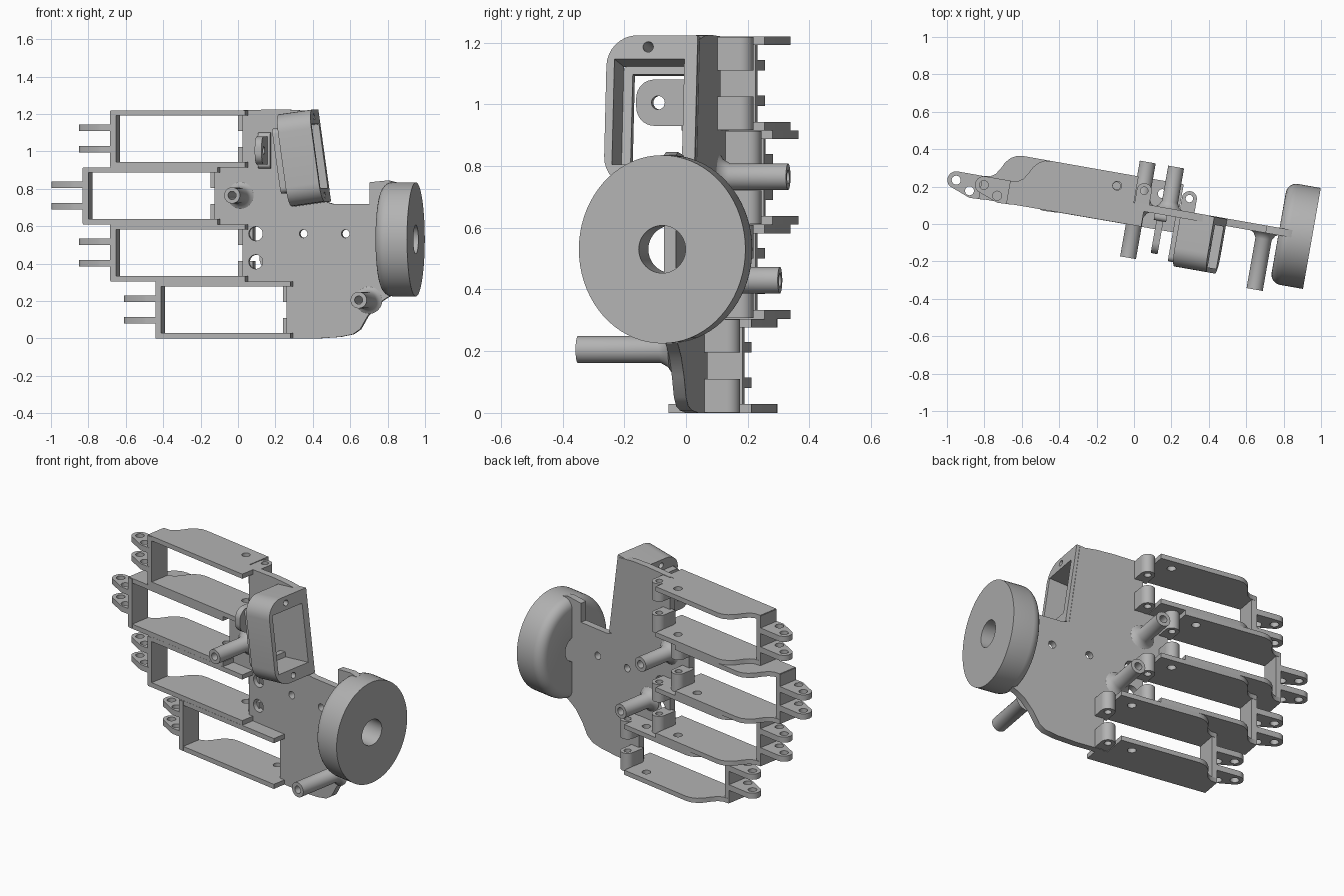
import bpy, bmesh, math
from mathutils import Matrix, Vector

cube = bpy.data.objects.get("Cube")
if cube:
    bpy.data.objects.remove(cube, do_unlink=True)

GREY = (0.45, 0.45, 0.45, 1)
mat = bpy.data.materials.new("plain_grey")
mat.use_nodes = True
mat.diffuse_color = GREY
mat.node_tree.nodes["Principled BSDF"].inputs["Base Color"].default_value = GREY

# The whole hand is turned about z; parts are laid out along u (length) and v (depth)
TURN = Matrix.Rotation(math.radians(-10), 4, 'Z')
PLACE = {'z': lambda a, b, w: (a, b, w),
         'v': lambda a, b, w: (a, w, b),
         'u': lambda a, b, w: (w, a, b)}


def finish(name, bm, tilt=None):
    bmesh.ops.recalc_face_normals(bm, faces=bm.faces[:])
    if tilt:
        bm.transform(tilt)
    bm.transform(TURN)
    me = bpy.data.meshes.new(name)
    bm.to_mesh(me)
    bm.free()
    me.materials.append(mat)
    ob = bpy.data.objects.new(name, me)
    bpy.context.collection.objects.link(ob)
    bpy.ops.object.select_all(action='DESELECT')
    ob.select_set(True)
    bpy.context.view_layer.objects.active = ob
    bpy.ops.object.shade_smooth_by_angle(angle=math.radians(35))
    return ob


def arc(a, b, r, start, end, n=8):
    """Points of an arc, angles in degrees."""
    out = []
    for i in range(n + 1):
        t = math.radians(start + (end - start) * i / n)
        out.append((a + r * math.cos(t), b + r * math.sin(t)))
    return out


def circle(a, b, r, n=24):
    return arc(a, b, r, 0, 360, n)[:-1]


def rounded_rect(a0, b0, a1, b1, r):
    return (arc(a1 - r, b1 - r, r, 0, 90) + arc(a0 + r, b1 - r, r, 90, 180)
            + arc(a0 + r, b0 + r, r, 180, 270) + arc(a1 - r, b0 + r, r, 270, 360))


def prism(name, axis, outline, lo, hi, holes=(), tilt=None):
    """Extrude an outline with holes along an axis."""
    bm = bmesh.new()
    caps = ([], [])
    for loop in [outline, *holes]:
        rings = [[bm.verts.new((a, b, w)) for a, b in loop] for w in (lo, hi)]
        for i in range(len(loop)):
            j = (i + 1) % len(loop)
            bm.faces.new((rings[0][i], rings[0][j], rings[1][j], rings[1][i]))
            for cap, ring in zip(caps, rings):
                cap.append(bm.edges.get((ring[i], ring[j])))
    for cap in caps:
        bmesh.ops.triangle_fill(bm, edges=cap, use_beauty=True, normal=(0, 0, 1))
    for v in bm.verts:
        v.co = Vector(PLACE[axis](*v.co))
    return finish(name, bm, tilt)


def lathe(name, axis, a, b, rings, n=48):
    """Join rings of (position, radius a, radius b) into a closed tube."""
    bm = bmesh.new()
    made = []
    for w, ra, rb in rings:
        made.append([bm.verts.new(PLACE[axis](a + ra * math.cos(math.tau * i / n),
                                              b + rb * math.sin(math.tau * i / n), w))
                     for i in range(n)])
    for k, ring in enumerate(made):
        nxt = made[(k + 1) % len(made)]
        for i in range(n):
            j = (i + 1) % n
            bm.faces.new((ring[i], ring[j], nxt[j], nxt[i]))
    return finish(name, bm)


# Palm plate with stepped finger side and a curved heel
palm = [(0.01, 1.22), (0.19, 1.225), (0.3, 1.222), (0.4, 1.21), (0.465, 0.73), (0.5, 0.72),
        (0.7, 0.72), (0.7, 0.835), (0.8, 0.845), (0.84, 0.835), (0.84, 0.24),
        (0.79, 0.215), (0.74, 0.18), (0.69, 0.12), (0.65, 0.05), (0.61, 0.022), (0.54, 0.008),
        (0.42, 0), (0.25, 0), (0.25, 0.305), (0.01, 0.305), (0.01, 0.61),
        (-0.14, 0.61), (-0.14, 0.915), (0.01, 0.915)]
prism("palm_plate", 'v', palm, 0.075, 0.115,
      [circle(0.083, 0.56, 0.038), circle(0.083, 0.41, 0.038),
       circle(0.342, 0.56, 0.022), circle(0.57, 0.56, 0.022)])

# Finger frames, each a pair of side plates, an end wall, two lugs and two barrels
T, H = 0.028, 0.305
for k, (shift, base) in enumerate([(0, 0.915), (-0.15, 0.61), (0, 0.305), (0.245, 0)], 1):
    def moved(pts):
        return [(a + shift, b) for a, b in pts]

    side = [(0.04, -0.007), (0.04, 0.1), (-0.02, 0.11), (-0.02, 0.255), (-0.5, 0.255),
            (-0.53, 0.25), (-0.56, 0.233), (-0.585, 0.205), (-0.605, 0.165),
            (-0.625, 0.135), (-0.65, 0.118), (-0.69, 0.113), (-0.69, -0.01)]
    for tag, z in (("lower", base), ("upper", base + H - T)):
        prism(f"finger_{k}_{tag}_plate", 'z', moved(side), z, z + T,
              [moved(circle(-0.124, 0.186, 0.024))])
    wall = moved([(-0.692, -0.012), (-0.66, -0.012), (-0.66, 0.113), (-0.692, 0.113)])
    prism(f"finger_{k}_end_wall", 'z', wall, base + 0.004, base + H - 0.004)

    lug = ([(-0.67, -0.012), (-0.67, 0.113)] + arc(-0.827, 0.066, 0.047, 90, 235, 12)
           + [(-0.76, -0.008), (-0.74, -0.015)])
    for tag, z in (("lower", base + 0.08), ("upper", base + 0.195)):
        prism(f"finger_{k}_{tag}_lug", 'z', moved(lug), z, z + 0.034,
              [moved(circle(-0.827, 0.066, 0.024)), moved(circle(-0.747, 0.022, 0.024))])

    barrel = [(0.063, 0.1)] + arc(0.023, 0.185, 0.04, 0, 180, 16) + [(-0.017, 0.1)]
    for tag, z in (("lower", base + 0.002), ("upper", base + H - 0.11)):
        prism(f"finger_{k}_{tag}_barrel", 'z', moved(barrel), z, z + 0.108,
              [moved(circle(0.023, 0.185, 0.02))])


# Tendon posts with flared roots
def post(name, u, z, root, tip, r=0.043, bore=0.022):
    d = 1 if tip > root else -1
    lathe(name, 'v', u, z, [(root, r + 0.03, r + 0.03), (root + d * 0.01, r + 0.014, r + 0.014),
                            (root + d * 0.035, r, r), (tip, r, r),
                            (tip, bore, bore), (root, bore, bore)], 32)


post("upper_back_post", 0.015, 0.765, 0.114, 0.339)
post("upper_front_post", 0.0, 0.765, 0.076, -0.183)
post("lower_back_post", 0.169, 0.43, 0.114, 0.339)
post("heel_front_post", 0.696, 0.205, 0.076, -0.233, 0.044)

# Wrist disc: flat outer face, rounded inner face, central bore
rv, rz, bore = 0.274, 0.305, 0.077
rings = [(0.95, bore, bore), (0.95, rv, rz)]
for i in range(7):
    t = math.pi / 2 * i / 6
    e = 0.055 * (1 - math.cos(t))
    rings.append((0.825 - 0.055 * math.sin(t), rv - e, rz - e))
rings.append((0.77, bore, bore))
lathe("wrist_disc", 'u', 0.089, 0.53, rings, 72)

# Tilted motor holder
PIVOT = Vector((0.36, 0, 0.965))
tilt = (Matrix.Translation(PIVOT) @ Matrix.Rotation(math.radians(-8), 4, 'Y')
        @ Matrix.Translation(-PIVOT))


def ring_outline(v0, half, r):
    z0, z1 = PIVOT.z - half, PIVOT.z + half
    return ([(0.112, z0), (0.112, z1)] + arc(v0 + r, z1 - r, r, 90, 180)
            + arc(v0 + r, z0 + r, r, 180, 270))


opening = [(-0.16, 0.79), (0.07, 0.79), (0.07, 1.135), (-0.16, 1.135)]
prism("motor_holder", 'u', ring_outline(-0.186, 0.248, 0.1), 0.27, 0.452,
      [opening, circle(-0.05, 1.175, 0.017), circle(-0.05, 0.752, 0.017)], tilt)
narrow = [(-0.13, 0.82), (0.07, 0.82), (0.07, 1.11), (-0.13, 1.11)]
prism("motor_holder_flange", 'u', ring_outline(-0.165, 0.175, 0.03), 0.235, 0.275,
      [narrow], tilt)

# Cable guide tab
tab = ([(0.08, 0.93), (0.08, 1.08)] + arc(-0.077, 1.02, 0.06, 90, 180)
       + arc(-0.077, 0.99, 0.06, 180, 270))
prism("guide_tab", 'u', tab, 0.115, 0.152, [circle(-0.065, 1.005, 0.022)])
prism("guide_tab_root", 'u', rounded_rect(0.04, 0.91, 0.085, 1.1, 0.02), 0.1, 0.167)
